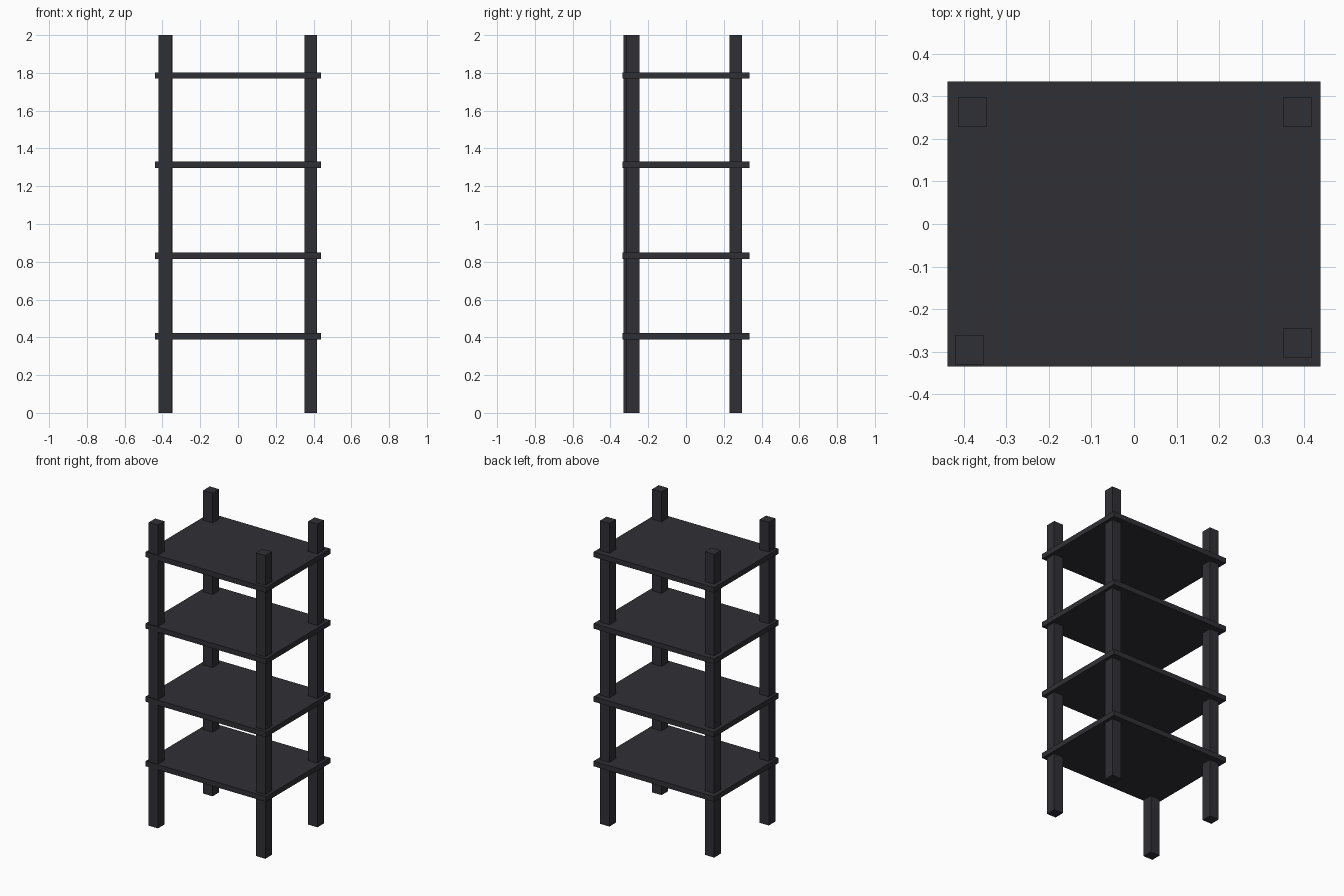
import bpy

if "Cube" in bpy.data.objects:
    bpy.data.objects.remove(bpy.data.objects["Cube"])

mat = bpy.data.materials.new("dark_charcoal")
mat.diffuse_color = (0.03, 0.029, 0.035, 1)
mat.use_nodes = True
mat.node_tree.nodes["Principled BSDF"].inputs["Base Color"].default_value = mat.diffuse_color


def box(name, center, size):
    bpy.ops.mesh.primitive_cube_add(size=1, location=center)
    ob = bpy.context.object
    ob.name = name
    ob.scale = size
    bpy.ops.object.transform_apply(location=False, rotation=False, scale=True)
    ob.data.materials.append(mat)
    return ob


# Four square posts, the front left one set slightly further out
LEG = 0.068
legs = {
    "back_left_leg": (-0.38, 0.263),
    "back_right_leg": (0.385, 0.263),
    "front_right_leg": (0.385, -0.28),
    "front_left_leg": (-0.387, -0.296),
}
for name, (x, y) in legs.items():
    box(name, (x, y, 1.0), (LEG, LEG, 2.0))

# Four shelf boards running past the posts
for i, z in enumerate((0.406, 0.832, 1.314, 1.786)):
    box(f"shelf_{i + 1}", (0, 0, z), (0.878, 0.671, 0.034))
